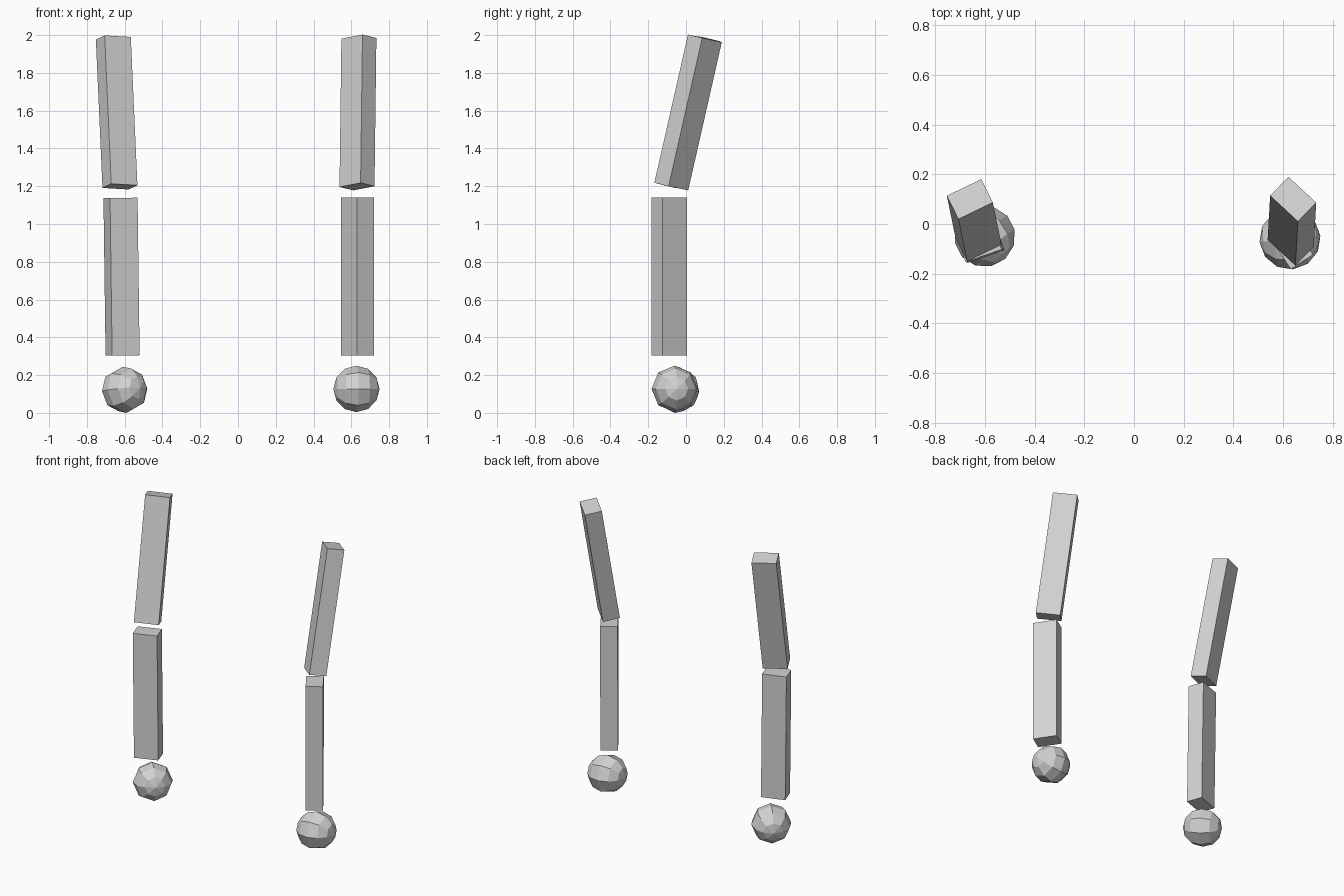
import bpy, math
from mathutils import Vector, Matrix

if "Cube" in bpy.data.objects:
    bpy.data.objects.remove(bpy.data.objects["Cube"])

grey = bpy.data.materials.new("light_grey")
grey.diffuse_color = (0.65, 0.65, 0.65, 1)
grey.use_nodes = True
grey.node_tree.nodes["Principled BSDF"].inputs["Base Color"].default_value = grey.diffuse_color

WIDTH, DEPTH = 0.154, 0.107


def finish(name, matrix):
    ob = bpy.context.object
    ob.name = name
    ob.data.transform(matrix)
    ob.data.materials.append(grey)


def limb(name, bottom, top, wide):
    """Box from bottom centre to top centre; wide is its broad direction seen from above."""
    b, t = Vector(bottom), Vector(top)
    axis = t - b
    z = axis.normalized()
    x = Vector((wide[0], wide[1], -(wide[0] * z.x + wide[1] * z.y) / z.z)).normalized()
    y = z.cross(x)
    rot = Matrix((x, y, z)).transposed().to_4x4()
    bpy.ops.mesh.primitive_cube_add(size=1)
    finish(name, Matrix.Translation((b + t) / 2) @ rot
           @ Matrix.Diagonal((WIDTH, DEPTH, axis.length, 1)))


def ball(name, centre, pole):
    """Faceted ball with its pole turned sideways."""
    bpy.ops.mesh.primitive_uv_sphere_add(segments=8, ring_count=6, radius=0.123)
    rot = Vector(pole).to_track_quat('Z', 'Y').to_matrix().to_4x4()
    finish(name, Matrix.Translation(centre) @ rot)


# Upper arms lean backwards
limb("left_upper_arm", (-0.625, -0.07, 1.198), (-0.66, 0.10, 1.983), (0.135, 0.065))
limb("right_upper_arm", (0.63, -0.078, 1.198), (0.64, 0.10, 1.983), (0.113, -0.105))

# Forearms hang nearly straight
limb("left_forearm", (-0.611, -0.08, 0.304), (-0.622, -0.077, 1.138), (0.145, 0.05))
limb("right_forearm", (0.632, -0.088, 0.305), (0.633, -0.088, 1.14), (-0.085, 0.13))

# Hands
ball("left_hand", (-0.60, -0.05, 0.122), (0.64, -0.7, 0.1))
ball("right_hand", (0.627, -0.06, 0.127), (1, 0.1, 0))
